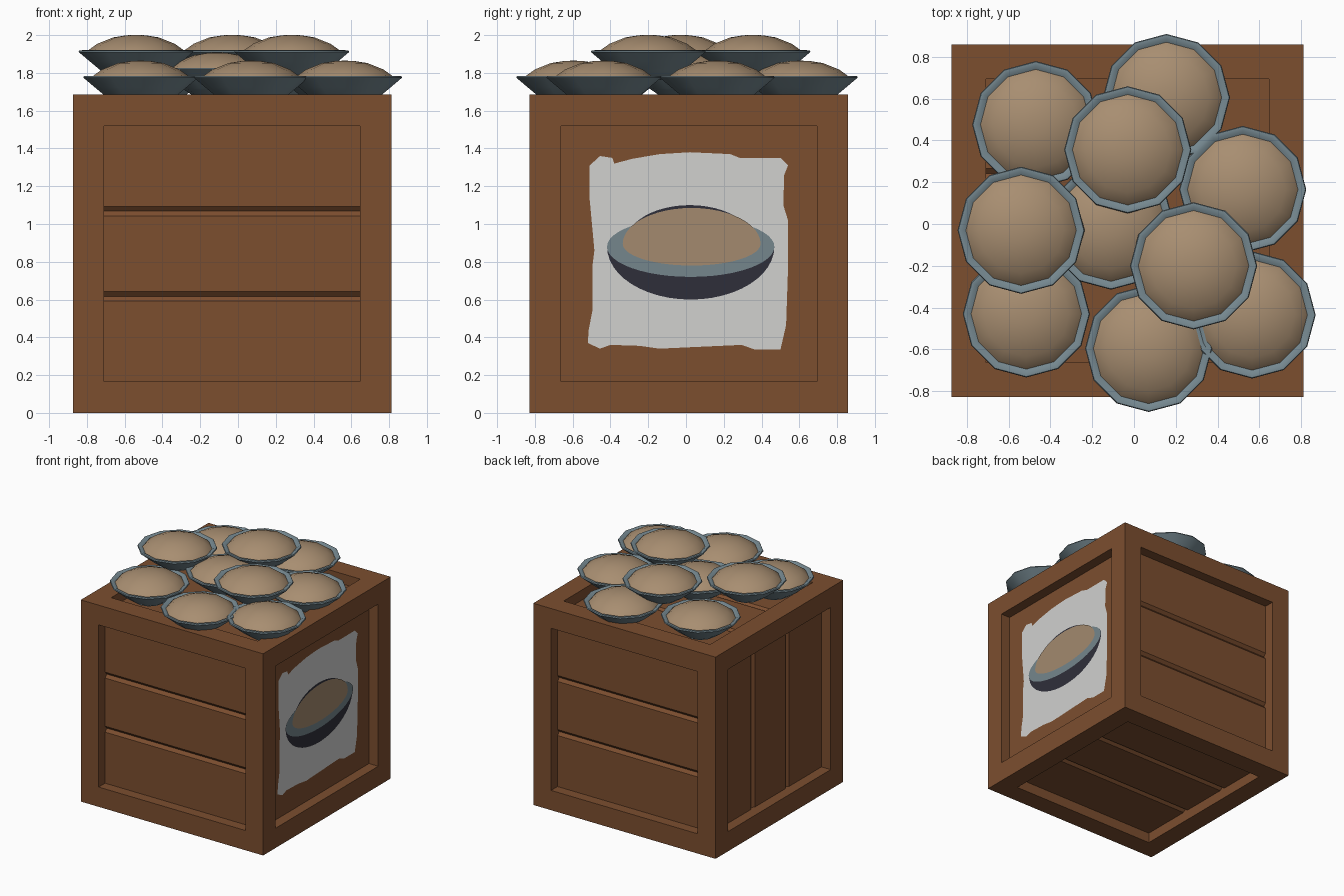
import bpy, bmesh, math
from mathutils import Vector

if "Cube" in bpy.data.objects:
    bpy.data.objects.remove(bpy.data.objects["Cube"])


def material(name, rgb):
    lin = [(c / 255 / 12.92 if c < 11 else ((c / 255 + 0.055) / 1.055) ** 2.4) for c in rgb]
    m = bpy.data.materials.new(name)
    m.diffuse_color = (*lin, 1)
    m.use_nodes = True
    m.node_tree.nodes["Principled BSDF"].inputs["Base Color"].default_value = m.diffuse_color
    return m


WOOD = material("brown wood", (124, 78, 47))
CRUST = material("baked crust", (168, 142, 113))
TIN = material("blue grey tin", (118, 137, 145))
PAPER = material("off white paper", (209, 209, 207))
INK = material("dark ink", (47, 47, 58))
PRINT_TIN = material("printed tin", (117, 134, 140))
PRINT_CRUST = material("printed crust", (163, 138, 110))


def finish(bm, name, mat, smooth=False):
    bmesh.ops.remove_doubles(bm, verts=bm.verts, dist=1e-5)
    me = bpy.data.meshes.new(name)
    bm.to_mesh(me)
    bm.free()
    me.materials.append(mat)
    if smooth:
        me.shade_smooth()
        me.set_sharp_from_angle(angle=math.radians(50))
    ob = bpy.data.objects.new(name, me)
    bpy.context.collection.objects.link(ob)
    return ob


# Crate: six framed sides with recessed plank panels
H, P, D = 0.8425, 0.6775, 0.085      # half size, half panel, recess depth
C = Vector((-0.031, 0.015, H))
GW, GD = 0.025, 0.022                # groove half width and depth


def crate_side(bm, n, u, grooves=True):
    n, u = Vector(n), Vector(u)
    v = n.cross(u)

    def face(pts):
        bm.faces.new([bm.verts.new(C + u * a + v * b + n * h) for a, b, h in pts])

    corners = [(-1, -1), (1, -1), (1, 1), (-1, 1)]
    for i in range(4):
        (a, b), (c, d) = corners[i], corners[(i + 1) % 4]
        face([(a * H, b * H, H), (c * H, d * H, H), (c * P, d * P, H), (a * P, b * P, H)])
        low = H - D - GD
        face([(a * P, b * P, H), (c * P, d * P, H), (c * P, d * P, low), (a * P, b * P, low)])
    prof = [(-P, 0)]
    if grooves:
        for g in (-P / 3, P / 3):
            prof += [(g - GW, 0), (g, -GD), (g + GW, 0)]
    prof.append((P, 0))
    for (b0, h0), (b1, h1) in zip(prof, prof[1:]):
        face([(-P, b0, H - D + h0), (P, b0, H - D + h0), (P, b1, H - D + h1), (-P, b1, H - D + h1)])


bm = bmesh.new()
crate_side(bm, (0, -1, 0), (1, 0, 0))
crate_side(bm, (0, 1, 0), (-1, 0, 0))
crate_side(bm, (1, 0, 0), (0, 1, 0), False)
crate_side(bm, (-1, 0, 0), (0, 0, 1))
crate_side(bm, (0, 0, 1), (1, 0, 0))
crate_side(bm, (0, 0, -1), (1, 0, 0))
finish(bm, "crate", WOOD)


# Pies: twelve-sided tin and domed crust
def lathe(name, prof, mat, sides=12):
    bm = bmesh.new()
    verts = [bm.verts.new((r, 0, z)) for r, z in prof]
    edges = [bm.edges.new(e) for e in zip(verts, verts[1:])]
    bmesh.ops.spin(bm, geom=verts + edges, cent=(0, 0, 0), axis=(0, 0, 1),
                   angle=2 * math.pi, steps=sides)
    bmesh.ops.remove_doubles(bm, verts=bm.verts, dist=1e-5)
    bmesh.ops.recalc_face_normals(bm, faces=bm.faces)
    if sum(f.normal.z * (1 if mat == CRUST else 0) for f in bm.faces) < 0:
        bmesh.ops.reverse_faces(bm, faces=bm.faces)
    return finish(bm, name, mat, True)


tin = lathe("pie_tin", [(0, -0.155), (0.12, -0.15), (0.185, -0.105), (0.245, -0.055), (0.304, -0.005),
                        (0.300, 0.003), (0.282, 0.004), (0.262, -0.012), (0.2, -0.03), (0, -0.03)], TIN)
crust = lathe("pie_crust", [(0.266, -0.012), (0.25, 0.006), (0.205, 0.038), (0.12, 0.072),
                            (0.05, 0.083), (0, 0.085)], CRUST)
pies = [(-0.47, 0.475, 1.78), (0.155, 0.605, 1.78), (0.52, 0.165, 1.78), (-0.515, -0.43, 1.78),
        (-0.11, -0.01, 1.823), (0.565, -0.435, 1.78), (0.07, -0.595, 1.78),
        (-0.03, 0.355, 1.916), (-0.54, -0.03, 1.916), (0.285, -0.2, 1.916)]
for i, p in enumerate(pies):
    for part in (tin, crust):
        ob = part if i == 0 else part.copy()
        if i:
            bpy.context.collection.objects.link(ob)
        ob.location = p


# Poster on the right side: thin stacked plates
def plate(name, outline, layer, mat):
    bm = bmesh.new()
    x = C.x + H - D + 0.003 * layer
    f = bm.faces.new([bm.verts.new((x, y, z)) for y, z in outline])
    f.normal_update()
    if f.normal.x < 0:
        f.normal_flip()
    finish(bm, name, mat)


def oval(cy, cz, a, up, down, n=48):
    out = []
    for i in range(n):
        t = 2 * math.pi * i / n
        s = math.sin(t)
        out.append((cy + a * math.cos(t), cz + s * (up if s > 0 else down)))
    return out


paper = [(-.51, 1.31), (-.455, 1.36), (-.39, 1.35), (-.38, 1.32), (-.285, 1.345), (-.14, 1.37),
         (.02, 1.38), (.235, 1.37), (.285, 1.35), (.5, 1.35), (.54, 1.31), (.52, 1.26), (.515, 1.1),
         (.54, 1.02), (.54, .76), (.53, .465), (.5, .335), (.365, .335), (.295, .36), (.075, .35),
         (-.14, .34), (-.245, .355), (-.4, .36), (-.455, .34), (-.52, .37), (-.515, .44),
         (-.495, .545), (-.495, .78), (-.485, .86), (-.51, 1.13)]
plate("poster_paper", paper, 1, PAPER)
plate("poster_bowl", oval(0.025, 0.88, 0.443, 0.15, 0.28), 2, INK)
plate("poster_shadow_line", oval(0.02, 0.9, 0.34, 0.2, 0.1), 2.5, INK)
plate("poster_rim", oval(0.025, 0.88, 0.443, 0.155, 0.16), 3, PRINT_TIN)
plate("poster_crust", oval(0.03, 0.895, 0.365, 0.19, 0.115), 4, PRINT_CRUST)
